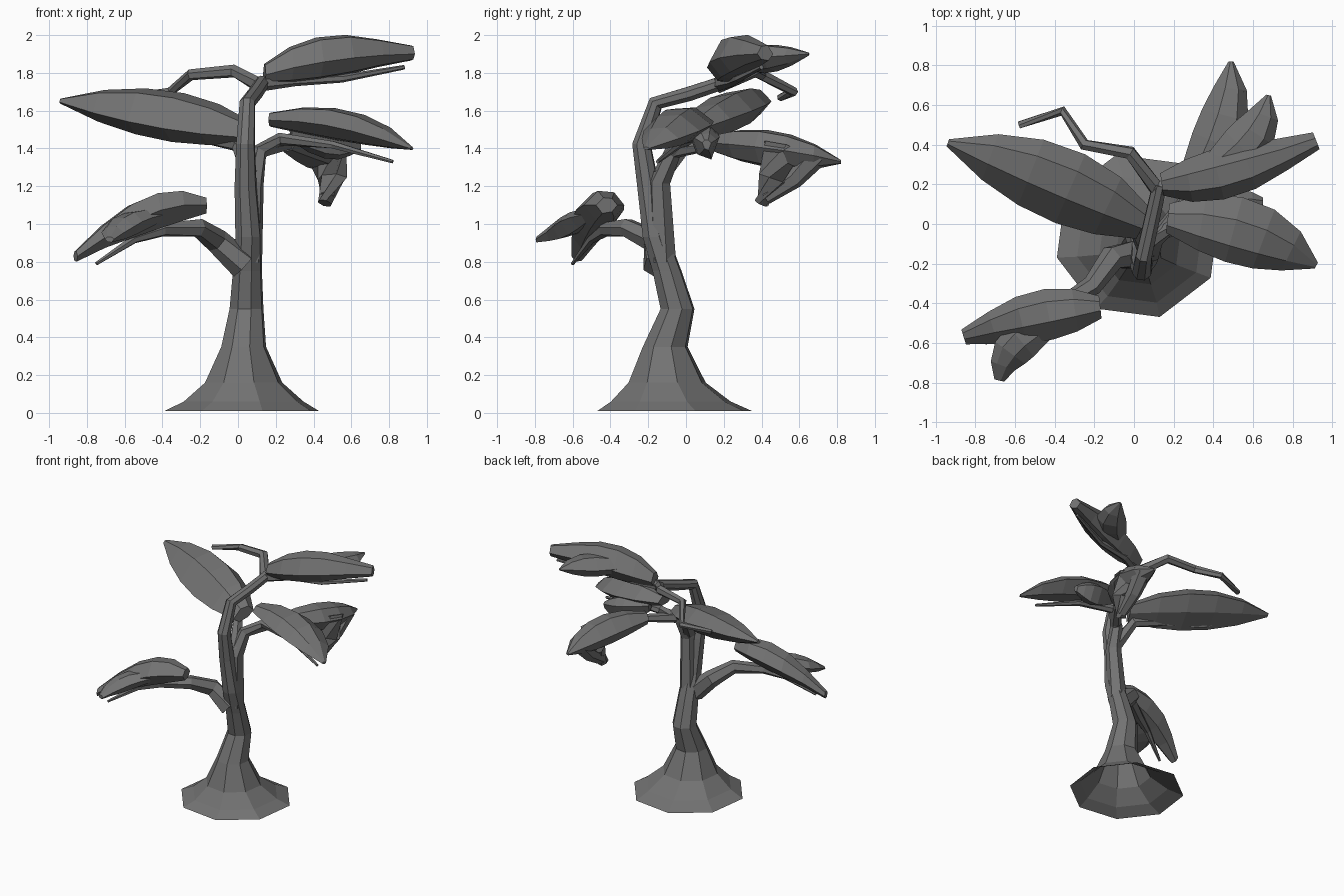
import bpy, bmesh, math
from mathutils import Vector

cube = bpy.data.objects.get("Cube")
if cube:
    bpy.data.objects.remove(cube, do_unlink=True)

grey = bpy.data.materials.new("stone_grey")
grey.use_nodes = True
colour = (.17, .17, .17, 1)
grey.diffuse_color = colour
grey.node_tree.nodes["Principled BSDF"].inputs["Base Color"].default_value = colour

UP = Vector((0, 0, 1))


def loft(name, rings, open_start=False):
    """Skin a list of equal-length rings into a flat-shaded object."""
    bm = bmesh.new()
    loops = [[bm.verts.new(point) for point in ring] for ring in rings]
    for lower, upper in zip(loops, loops[1:]):
        for i in range(len(lower)):
            j = (i + 1) % len(lower)
            bm.faces.new((lower[i], lower[j], upper[j], upper[i]))
    if not open_start:
        bm.faces.new(reversed(loops[0]))
    bm.faces.new(loops[-1])
    bmesh.ops.recalc_face_normals(bm, faces=bm.faces)
    mesh = bpy.data.meshes.new(name)
    bm.to_mesh(mesh)
    bm.free()
    mesh.materials.append(grey)
    obj = bpy.data.objects.new(name, mesh)
    bpy.context.collection.objects.link(obj)


def tangents(centres):
    """Direction of travel at each point of a path."""
    before = centres[:1] + centres[:-1]
    after = centres[1:] + centres[-1:]
    return [(b - a).normalized() for a, b in zip(before, after)]


def polygon(centre, axis, radius, sides):
    """Regular ring of points around a centre, facing along an axis."""
    turn = UP.rotation_difference(axis)
    angles = [math.tau * k / sides + math.pi / 12 for k in range(sides)]
    return [centre + turn @ Vector((math.cos(a), math.sin(a), 0)) * radius
            for a in angles]


def limb(name, path, thick, thin):
    """Six-sided branch that tapers evenly along its path."""
    centres = [Vector(point) for point in path]
    rings = []
    for i, (centre, axis) in enumerate(zip(centres, tangents(centres))):
        share = i / (len(centres) - 1)
        radius = thick + (thin - thick) * share
        rings.append(polygon(centre, axis, radius, sides=6))
    loft(name, rings)


# Cross-section of a foliage pad: (sideways, vertical)
SECTION = [(-1, 0), (-.5, .9), (.3, 1), (1, 0), (.4, -1), (-.5, -.8)]


def pad(name, root, middle, tip, width, above, below, tilt=0, blunt=.1):
    """Faceted foliage pad along a curve through three points."""
    root, middle, tip = Vector(root), Vector(middle), Vector(tip)
    control = middle * 2 - (root + tip) / 2
    steps = [k / 5 for k in range(6)]
    centres = [root * (1 - t) ** 2 + control * 2 * t * (1 - t) + tip * t ** 2
               for t in steps]
    rings = []
    for t, centre, axis in zip(steps, centres, tangents(centres)):
        arch = max(0, math.sin(math.pi * (.1 + .9 * t)))
        swell = max(blunt, arch ** .7)
        side = UP.cross(axis).normalized()
        ring = []
        for across, rise in SECTION:
            sideways = across * width * swell
            height = rise * swell * (above if rise > 0 else below)
            ring.append(centre + side * sideways + UP * (height + tilt * sideways))
        rings.append(ring)
    loft(name, rings)


# Trunk: level rings up to the bend, with a foot that flares out
trunk_path = [Vector(point) for point in (
    (.02, -.06, .01), (.03, -.08, .06), (.03, -.1, .16), (.03, -.11, .35),
    (.045, -.045, .55), (.05, -.1, .75), (.055, -.16, .93), (.04, -.2, 1.2),
    (.04, -.235, 1.42), (.05, -.16, 1.64), (.09, .02, 1.69), (.13, .2, 1.75))]
trunk_rings = []
for centre, axis in zip(trunk_path, tangents(trunk_path)):
    radius = .107 - .039 * centre.z + .34 * math.exp(-7 * centre.z)
    facing = UP if centre.z < 1 else axis
    trunk_rings.append(polygon(centre, facing, radius, sides=8))
loft("trunk", trunk_rings, open_start=True)

# Branches
limb("rear_stem",
     path=[(.06, -.12, .8), (.08, -.14, 1.22), (.11, -.07, 1.38),
           (.22, .01, 1.45), (.5, -.04, 1.42), (.82, -.15, 1.33)],
     thick=.07, thin=.01)
limb("left_back_branch",
     path=[(.13, -.05, 1.39), (.27, .14, 1.42), (.42, .42, 1.34), (.46, .6, 1.32)],
     thick=.04, thin=.01)
limb("right_middle_branch",
     path=[(.07, -.14, 1.25), (0, 0, 1.42), (-.2, .08, 1.46),
           (-.5, .2, 1.49), (-.75, .34, 1.59)],
     thick=.05, thin=.01)
limb("right_low_branch",
     path=[(.03, -.15, .78), (-.11, -.17, .91), (-.21, -.31, .98),
           (-.4, -.43, .97), (-.55, -.5, .92), (-.75, -.6, .79)],
     thick=.08, thin=.01)
limb("top_branch",
     path=[(.11, .17, 1.74), (.3, .25, 1.76), (.55, .28, 1.77), (.88, .4, 1.83)],
     thick=.04, thin=.012)
limb("bare_branch",
     path=[(.12, .17, 1.73), (-.02, .36, 1.81), (-.25, .4, 1.79),
           (-.36, .57, 1.7), (-.58, .5, 1.67)],
     thick=.04, thin=.02)

# Foliage pads
pad("right_low_foliage",
    root=(-.17, -.42, 1.1), middle=(-.5, -.47, 1.05), tip=(-.86, -.57, .83),
    width=.13, above=.09, below=.1, blunt=.3)
pad("right_low_foliage_lobe",
    root=(-.4, -.5, 1.05), middle=(-.6, -.62, 1), tip=(-.68, -.79, .92),
    width=.1, above=.05, below=.07, blunt=.25)
pad("right_middle_foliage",
    root=(.05, 0, 1.48), middle=(-.42, .22, 1.57), tip=(-.94, .41, 1.65),
    width=.19, above=.13, below=.1, tilt=-.25)
pad("top_foliage",
    root=(.14, .2, 1.79), middle=(.5, .27, 1.87), tip=(.92, .42, 1.9),
    width=.13, above=.13, below=.1, blunt=.35)
pad("top_foliage_lobe",
    root=(.36, .26, 1.87), middle=(.58, .42, 1.88), tip=(.68, .65, 1.9),
    width=.12, above=.07, below=.08)
pad("left_middle_foliage",
    root=(.17, .03, 1.55), middle=(.58, -.05, 1.51), tip=(.92, -.21, 1.4),
    width=.17, above=.09, below=.08)
pad("left_middle_foliage_lobe",
    root=(.28, .06, 1.5), middle=(.5, .1, 1.47), tip=(.65, .11, 1.43),
    width=.08, above=.05, below=.13, blunt=.3)
pad("left_back_foliage",
    root=(.26, .14, 1.43), middle=(.44, .48, 1.4), tip=(.49, .82, 1.33),
    width=.13, above=.09, below=.11)
limb("left_back_foliage_droop",
     path=[(.46, .5, 1.4), (.5, .46, 1.24), (.46, .4, 1.11)],
     thick=.12, thin=.04)
limb("left_back_foliage_web",
     path=[(.49, .69, 1.37), (.48, .57, 1.24), (.47, .42, 1.14)],
     thick=.07, thin=.04)
